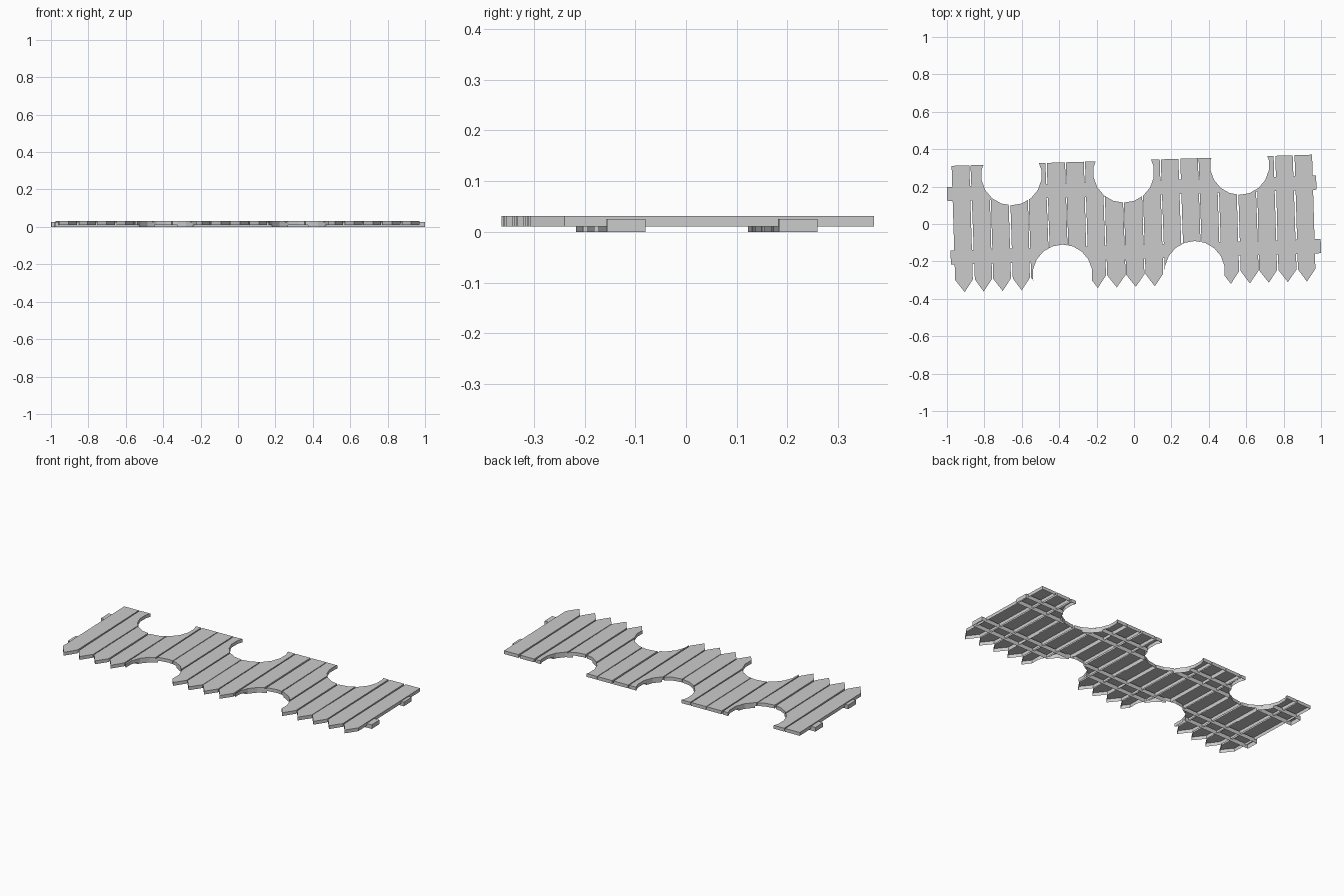
import bpy, bmesh, math, random
from mathutils import Matrix

if "Cube" in bpy.data.objects:
    bpy.data.objects.remove(bpy.data.objects["Cube"])

random.seed(4)
TILT = Matrix.Rotation(math.atan(0.031), 4, 'Z')   # whole fence is slightly skewed


def prism(name, pts, z0, z1, tilt=True):
    """Closed extrusion of a counter-clockwise outline."""
    bm = bmesh.new()
    low = [bm.verts.new((x, y, z0)) for x, y in pts]
    top = [bm.verts.new((x, y, z1)) for x, y in pts]
    bm.faces.new(low[::-1])
    bm.faces.new(top)
    n = len(pts)
    for i in range(n):
        j = (i + 1) % n
        bm.faces.new((low[i], low[j], top[j], top[i]))
    if tilt:
        bm.transform(TILT)
    me = bpy.data.meshes.new(name)
    bm.to_mesh(me)
    bm.free()
    ob = bpy.data.objects.new(name, me)
    bpy.context.collection.objects.link(ob)
    return ob


# round bites along both long edges
BITES = [(-0.655, 0.262, 0.162), (-0.055, 0.277, 0.163), (0.565, 0.314, 0.158),
         (-0.382, -0.27, 0.16), (0.325, -0.252, 0.161)]
cutters = []
for cx, cy, r in BITES:
    pts = [(cx + r * math.cos(2 * math.pi * (k + 0.5) / 18),
            cy + r * math.sin(2 * math.pi * (k + 0.5) / 18)) for k in range(18)]
    c = prism("bite_cutter", pts, -0.1, 0.1, tilt=False)
    c.hide_render = True
    cutters.append((c, cx, r))

parts = []

# pointed planks
for i in range(19):
    c = -0.916 + i * 0.1017
    wl, wr, vl, vr = (0.0475 + random.uniform(-0.0025, 0.0025) for _ in range(4))
    if i == 0:
        wl = vl = 0.049
    outline = [(c - wl, -0.27), (c, -0.336), (c + wr, -0.27),
               (c + vr, 0.341), (c - vl, 0.341)]
    parts.append((prism("plank_%02d" % (i + 1), outline, 0.011, 0.031), c - 0.07, c + 0.07))

# two cross rails under the planks
for name, v, u0, u1 in (("upper_rail", 0.191, -0.994, 0.981),
                        ("lower_rail", -0.149, -0.985, 0.995)):
    h = 0.038
    outline = [(u0, v - h), (u1, v - h), (u1, v + h), (u0, v + h)]
    parts.append((prism(name, outline, 0.0, 0.025), u0, u1))

# cut the bites, then open the hollow undersides
for ob, x0, x1 in parts:
    for c, cx, r in cutters:
        if cx + r > x0 and cx - r < x1:
            m = ob.modifiers.new("bite", 'BOOLEAN')
            m.operation = 'DIFFERENCE'
            m.solver = 'EXACT'
            m.object = c
bpy.context.view_layer.update()
dg = bpy.context.evaluated_depsgraph_get()
results = [(ob, bpy.data.meshes.new_from_object(ob.evaluated_get(dg))) for ob, _, _ in parts]
for ob, me in results:
    ob.modifiers.clear()
    ob.data = me
    bm = bmesh.new()
    bm.from_mesh(me)
    bm.normal_update()
    bmesh.ops.delete(bm, geom=[f for f in bm.faces if f.normal.z < -0.9], context='FACES')
    bm.to_mesh(me)
    bm.free()

for c, _, _ in cutters:
    bpy.data.objects.remove(c)
